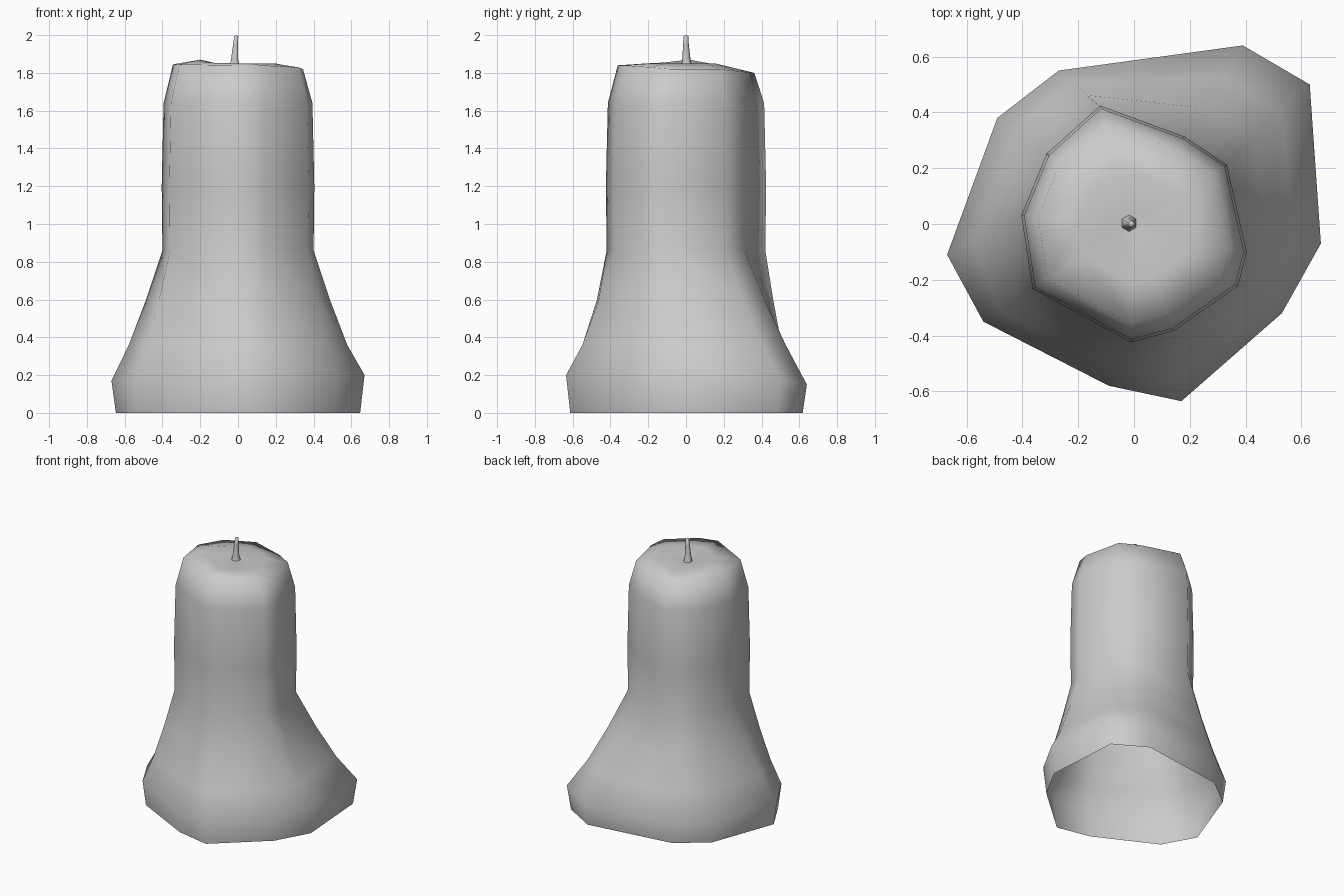
import bpy, bmesh
from mathutils import Vector

if "Cube" in bpy.data.objects:
    bpy.data.objects.remove(bpy.data.objects["Cube"])

# Irregular ten-sided outlines: slumped wax base and slimmer shaft
BASE = [(-.27, .55), (.39, .64), (.63, .50), (.67, -.07), (.53, -.32),
        (.17, -.635), (-.09, -.58), (-.54, -.35), (-.67, -.11), (-.49, .38)]
SHAFT = [(-.12, .42), (.18, .31), (.33, .21), (.40, -.10), (.37, -.22),
         (.14, -.38), (-.01, -.42), (-.36, -.23), (-.40, .03), (-.31, .25)]


def loft(name, rings, cap=None):
    """Bridge equal-length rings of points, optionally fanning to a tip."""
    bm = bmesh.new()
    loops = [[bm.verts.new(p) for p in r] for r in rings]
    n = len(loops[0])
    for a, b in zip(loops, loops[1:]):
        for i in range(n):
            j = (i + 1) % n
            bm.faces.new((a[i], b[i], b[j], a[j]))
    if cap:
        tip = bm.verts.new(cap)
        for i in range(n):
            bm.faces.new((loops[-1][i], tip, loops[-1][(i + 1) % n]))
    # rings run clockwise, so the winding above faces outward
    for f in bm.faces:
        f.smooth = True
    bm.normal_update()
    if bm.calc_volume(signed=True) < 0:
        bmesh.ops.reverse_faces(bm, faces=bm.faces[:])
    me = bpy.data.meshes.new(name)
    bm.to_mesh(me)
    bm.free()
    ob = bpy.data.objects.new(name, me)
    bpy.context.collection.objects.link(ob)
    return ob


def ring(z, blend, scale=1.0, dz=None):
    """Outline at height z: blend 0 = shaft, 1 = base."""
    pts = []
    for i, (s, b) in enumerate(zip(SHAFT, BASE)):
        p = Vector(s).lerp(Vector(b), blend) * scale
        pts.append((p.x, p.y, z + (dz[i] if dz else 0)))
    return pts


# Wax body: open underneath, flared foot, straight shaft, dished top
foot_dz = [-.03, -.03, 0, .02, .02, .02, 0, 0, -.01, -.02]
rim_dz = [-.03, -.02, -.01, -.01, 0, .01, .01, .015, .015, 0]
mound_dz = [-.015, 0, 0, 0, 0, 0, 0, .005, .02, 0]
loft("wax_body", [
    ring(0.0, 1, .965),
    ring(.18, 1, 1, foot_dz),
    ring(.36, .66),
    ring(.60, .32),
    ring(.86, 0),
    ring(1.20, 0, 1.01),
    ring(1.64, 0, .985),
    ring(1.83, 0, .86, rim_dz),
    ring(1.85, 0, .5, mound_dz),
    ring(1.832, 0, .12),
], (-.02, 0, 1.83))


# Wick: thin, slightly leaning, flared where it meets the wax
def wick_ring(x, y, z, r):
    return [(x + r * a, y + r * b, z) for a, b in
            [(0, 1), (.87, .5), (.87, -.5), (0, -1), (-.87, -.5), (-.87, .5)]]


loft("wick", [
    wick_ring(-.018, .003, 1.82, .032),
    wick_ring(-.018, .002, 1.87, .022),
    wick_ring(-.013, 0, 1.95, .015),
    wick_ring(-.009, 0, 1.995, .012),
], (-.009, 0, 2.0))
